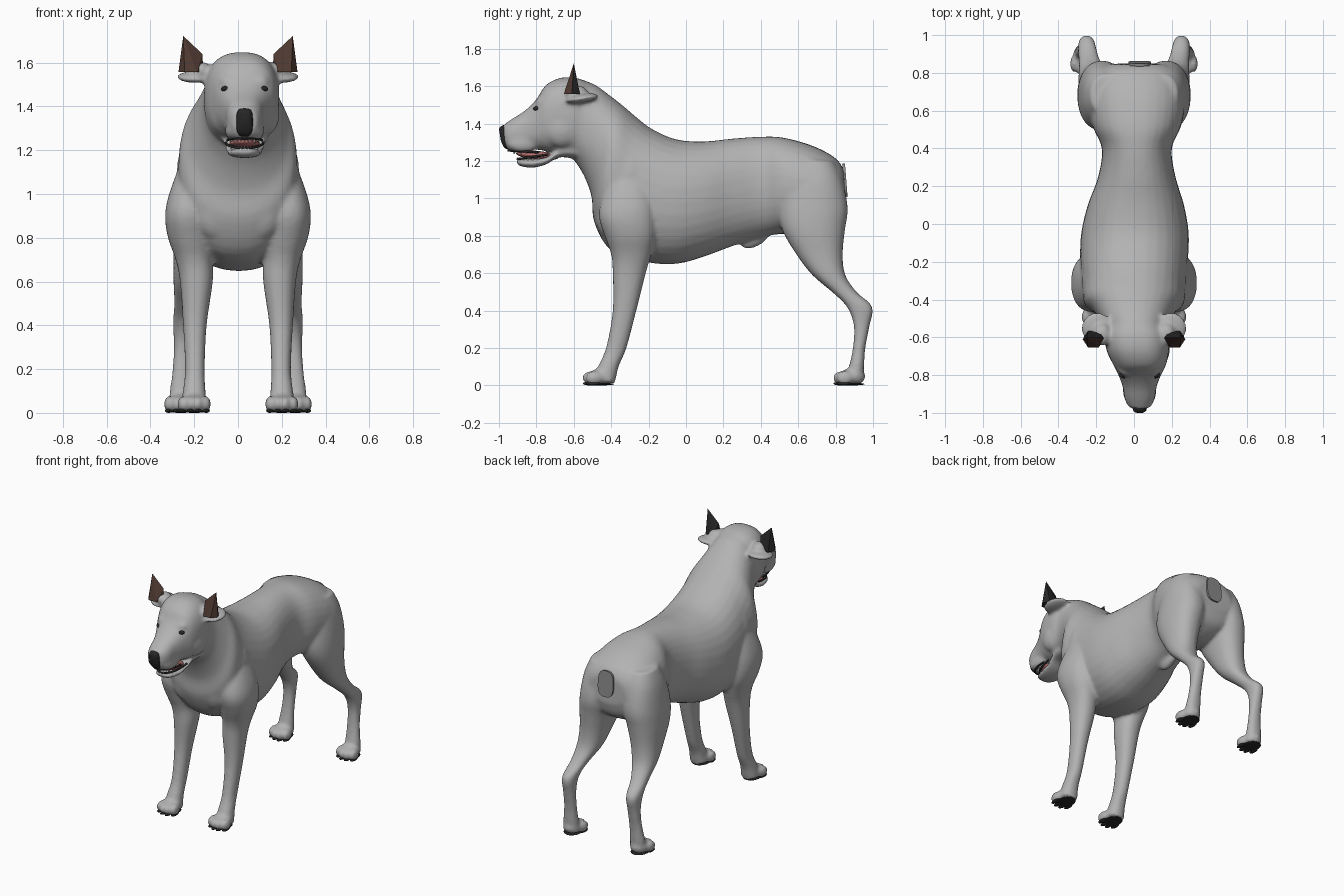
import bpy, bmesh, math
from mathutils import Vector, Matrix

old = bpy.data.objects.get("Cube")
if old:
    bpy.data.objects.remove(old)


def material(name, colour):
    mat = bpy.data.materials.new(name)
    mat.use_nodes = True
    mat.diffuse_color = (*colour, 1)
    mat.node_tree.nodes["Principled BSDF"].inputs["Base Color"].default_value = (*colour, 1)
    return mat


coat = material("grey coat", (.45, .45, .45))
black = material("black skin", (.02, .02, .02))
brown = material("brown ear", (.075, .04, .03))
pink = material("pink tongue", (.5, .16, .16))
white = material("white teeth", (.8, .8, .78))
stump = material("dark grey stump", (.25, .25, .25))


def finish(name, bm, mats, smooth=True):
    bmesh.ops.recalc_face_normals(bm, faces=bm.faces)
    mesh = bpy.data.meshes.new(name)
    for face in bm.faces:
        face.smooth = smooth
    bm.to_mesh(mesh)
    bm.free()
    for mat in mats:
        mesh.materials.append(mat)
    obj = bpy.data.objects.new(name, mesh)
    bpy.context.collection.objects.link(obj)
    return obj


def spline(a, b, c, d, t):
    return b + (c - a) * (t / 2) + (a * 2 - b * 5 + c * 4 - d) * (t * t / 2) \
        + (b * 3 - a - c * 3 + d) * (t ** 3 / 2)


def loft(bm, sections, power=.9, steps=4, count=32, flip=1):
    """Each section: two opposite points (y, z, y, z), then middle x and half width."""
    rows = [[float(v) for v in s] for s in sections]
    rows = [rows[0]] + rows + [rows[-1]]
    dense = []
    for i in range(1, len(rows) - 2):
        for k in range(steps):
            dense.append([spline(*q, k / steps) for q in zip(*rows[i - 1:i + 3])])
    dense.append(rows[-1])
    rings = []
    for y0, z0, y1, z1, cx, hw in dense:
        ring = []
        for k in range(count):
            a = math.tau * k / count
            c, s = math.cos(a), math.sin(a)
            c = math.copysign(abs(c) ** power, c)
            s = math.copysign(abs(s) ** power, s)
            ring.append(bm.verts.new((flip * (cx + hw * s),
                                      (y0 + y1) / 2 + c * (y0 - y1) / 2,
                                      (z0 + z1) / 2 + c * (z0 - z1) / 2)))
        rings.append(ring)
    for a, b in zip(rings, rings[1:]):
        for k in range(count):
            j = (k + 1) % count
            bm.faces.new((a[k], a[j], b[j], b[k]))
    bm.faces.new(rings[0])
    bm.faces.new(rings[-1])


def ball(bm, centre, radii, tilt=0):
    m = Matrix.Translation(centre) @ Matrix.Rotation(tilt, 4, 'X') @ Matrix.Diagonal((*radii, 1))
    bmesh.ops.create_uvsphere(bm, u_segments=20, v_segments=12, radius=1, matrix=m)


HX = .03  # the head sits slightly to the left
body = bmesh.new()

# Trunk and neck, from rump to nape
loft(body, [
    (.845, 1.15, .85, .96, .02, .14), (.80, 1.215, .81, .86, .015, .22),
    (.68, 1.28, .68, .80, .015, .26), (.52, 1.325, .52, .81, .015, .235),
    (.4, 1.33, .4, .79, .015, .185), (.25, 1.32, .25, .745, .015, .205),
    (.1, 1.305, .1, .69, .01, .255), (-.05, 1.315, -.05, .65, .005, .285),
    (-.18, 1.37, -.22, .66, 0, .285), (-.26, 1.43, -.40, .72, 0, .275),
    (-.33, 1.49, -.49, .87, 0, .265), (-.40, 1.545, -.505, 1.01, .005, .22),
    (-.49, 1.61, -.55, 1.13, .01, .18), (-.58, 1.64, -.61, 1.22, .015, .165)])

# Skull and muzzle
loft(body, [
    (-.50, 1.61, -.52, 1.25, .01, .13), (-.58, 1.643, -.58, 1.22, .015, .17),
    (-.67, 1.645, -.67, 1.24, .02, .165), (-.75, 1.605, -.74, 1.25, HX, .14),
    (-.80, 1.53, -.79, 1.26, HX, .115), (-.86, 1.47, -.86, 1.255, HX, .09),
    (-.93, 1.425, -.93, 1.245, HX, .078), (-.98, 1.39, -.965, 1.275, HX, .055)], power=.8)

# Lower jaw
loft(body, [
    (-.58, 1.30, -.58, 1.21, HX, .11), (-.68, 1.265, -.68, 1.22, HX, .1),
    (-.74, 1.225, -.74, 1.185, HX, .09), (-.81, 1.212, -.81, 1.165, HX, .08),
    (-.88, 1.212, -.88, 1.17, HX, .06), (-.905, 1.21, -.905, 1.185, HX, .035)])

# Sheath under the belly
ball(body, (.01, .37, .785), (.035, .085, .042), .5)

FRONT_LEG = [
    (-.40, 1.15, -.2, 1.15, .18, .08), (-.45, 1.0, -.17, 1.0, .215, .1),
    (-.465, .9, -.16, .9, .225, .108), (-.435, .8, -.16, .8, .215, .105),
    (-.40, .7, -.185, .7, .2, .085), (-.392, .6, -.215, .6, .19, .075),
    (-.392, .4, -.265, .4, .197, .054), (-.428, .2, -.318, .2, .197, .045),
    (-.47, .1, -.36, .1, .2, .052), (-.48, .03, -.38, .01, .2, .06)]
HIND_LEG = [
    (.58, 1.21, .79, 1.2, .14, .09), (.53, 1.1, .835, 1.1, .155, .115),
    (.495, .95, .865, .95, .168, .125),
    (.515, .83, .85, .83, .185, .115), (.59, .7, .838, .7, .2, .095),
    (.675, .59, .852, .59, .215, .08), (.78, .5, .912, .5, .235, .057),
    (.86, .42, .997, .42, .25, .047), (.897, .32, .982, .32, .252, .042),
    (.892, .2, .959, .2, .255, .044), (.872, .1, .952, .1, .26, .052),
    (.86, .03, .944, .01, .26, .055)]

pads = bmesh.new()
for side in (1, -1):
    # Legs with paws, toes and dark soles
    for leg, px, py in ((FRONT_LEG, .2, -.45), (HIND_LEG, .262, .89)):
        loft(body, leg, flip=side)
        ball(body, (side * px, py, .048), (.062, .07, .045))
        ball(pads, (side * px, py - .005, .007), (.058, .07, .007))
        for k in range(4):
            tx = px + (k - 1.5) * .036
            reach = .01 if k in (1, 2) else -.008
            ball(body, (side * tx, py - .05 - reach, .04), (.023, .046, .038))
            ball(pads, (side * tx, py - .055 - reach, .01), (.017, .037, .01))
    # Cheeks, brows, flews and folded ear bases
    ball(body, (HX + side * .1, -.66, 1.37), (.06, .1, .1))
    ball(body, (HX + side * .07, -.765, 1.515), (.045, .04, .025))
    ball(body, (HX + side * .055, -.87, 1.29), (.035, .085, .045))
    ball(body, (side * .195, -.555, 1.535), (.085, .09, .024), .15)
    ball(body, (side * .17, -.585, 1.565), (.05, .06, .04))
    # Forechest and shoulder muscles
    ball(body, (side * .1, -.42, .95), (.11, .07, .16))
    ball(body, (side * .19, -.3, 1.1), (.09, .11, .18))

skin = finish("body", body, [coat])
remesh = skin.modifiers.new("blend", 'REMESH')
remesh.mode = 'VOXEL'
remesh.voxel_size = .011
remesh.use_smooth_shade = True
relax = skin.modifiers.new("relax", 'SMOOTH')
relax.factor = .5
relax.iterations = 9
finish("paw_soles", pads, [black])

for side, label in ((1, "left"), (-1, "right")):
    # Upright ear: faceted blade with an inner shoulder, brown on the front
    bm = bmesh.new()
    points = [(.25, -.60, 1.722), (.163, -.60, 1.64)]
    for k in range(6):
        a = math.tau * k / 6
        points.append((.215 + .057 * math.cos(a), -.61 + .05 * math.sin(a), 1.557))
    corners = [bm.verts.new((side * x, y, z)) for x, y, z in points]
    bmesh.ops.convex_hull(bm, input=corners)
    bmesh.ops.recalc_face_normals(bm, faces=bm.faces)
    for face in bm.faces:
        face.material_index = 0 if face.normal.y < -.3 else 1
    finish(label + "_ear", bm, [brown, black], smooth=False)

    # Eye
    bm = bmesh.new()
    ball(bm, (HX + side * .084, -.797, 1.48), (.023, .02, .014))
    finish(label + "_eye", bm, [black])

# Nose: broad squared pad running down to the lip
bm = bmesh.new()
loft(bm, [(-.945, 1.395, -.945, 1.26, HX, .036), (-.975, 1.392, -.967, 1.268, HX, .038),
          (-.993, 1.382, -.98, 1.285, HX, .034), (-1, 1.37, -.99, 1.31, HX, .022)],
     power=.6, count=24)
finish("nose", bm, [black])

# Tongue
bm = bmesh.new()
ball(bm, (HX, -.795, 1.23), (.07, .115, .024), -.1)
finish("tongue", bm, [pink])

# Teeth along both jaws, larger at the canines
bm = bmesh.new()
for k in range(13):
    a = math.pi * k / 12
    size = .03 if k in (3, 9) else .015
    for z, turn, shrink in ((1.212, 0, .85), (1.246, math.pi, 1)):
        spot = Vector((HX + .066 * shrink * math.cos(a), -.79 - .13 * shrink * math.sin(a), z))
        m = Matrix.Translation(spot) @ Matrix.Rotation(turn, 4, 'X')
        bmesh.ops.create_cone(bm, cap_ends=True, segments=6, radius1=.008, radius2=.001,
                              depth=size, matrix=m)
finish("teeth", bm, [white], smooth=False)


def lip(name, width, back, reach, height, drop):
    """Dark edge bent around a jaw."""
    curve = bpy.data.curves.new(name, 'CURVE')
    curve.dimensions = '3D'
    curve.bevel_depth = .006
    line = curve.splines.new('POLY')
    line.points.add(16)
    for k, point in enumerate(line.points):
        a = math.pi * k / 16
        s = math.sin(a)
        point.co = (HX + width * math.cos(a), back - reach * s, height - drop * s, 1)
    curve.materials.append(black)
    bpy.context.collection.objects.link(bpy.data.objects.new(name, curve))


lip("lower_lip", .085, -.735, .165, 1.235, .025)
lip("upper_lip", .078, -.79, .16, 1.246, -.01)

# Docked tail: a thin rounded shield
bm = bmesh.new()
loft(bm, [(.835, 1.185, .85, 1.01, HX, .06), (.85, 1.187, .864, 1.008, HX, .06)],
     power=.7, steps=1)
finish("tail_stump", bm, [stump], smooth=False)
